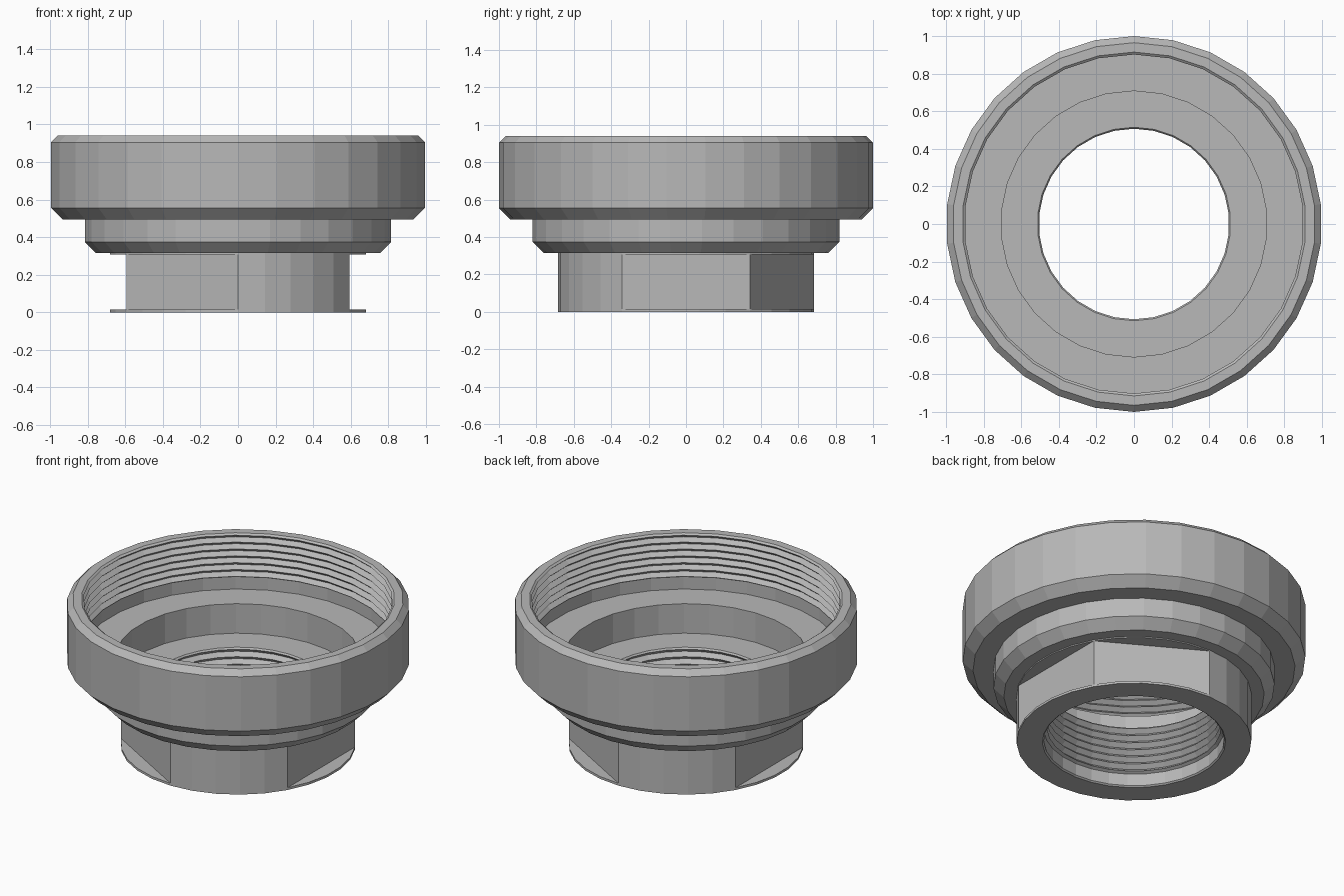
import bpy, bmesh
from math import sin, cos, radians, pi

SIDES = 30
NECK = 0.685
FLATS = (0, 60, 180, 240)      # directions of the wrench flats, degrees

cube = bpy.data.objects.get("Cube")
if cube:
    bpy.data.objects.remove(cube, do_unlink=True)

# Material
steel = bpy.data.materials.new("grey_steel")
steel.use_nodes = True
color = (0.48, 0.48, 0.48, 1)
steel.diffuse_color = color
steel.node_tree.nodes["Principled BSDF"].inputs["Base Color"].default_value = color


def thread(crest, root, top, bottom, turns):
    """V-shaped grooves down a bore, as profile points."""
    pitch = (top - bottom) / turns
    points = [(crest, top)]
    for i in range(turns):
        z = top - i * pitch
        points += [(root, z - pitch / 2), (crest, z - pitch)]
    return points


def flat_radius(r, angle):
    """Pull a point in to the chord of the wrench flat it lies on."""
    for f in FLATS:
        off = (angle - f + 180) % 360 - 180
        if abs(off) < 30:
            return r * cos(pi / 6) / cos(radians(off))
    return r


def lathe(name, profile, flat_rings):
    """Turn a closed profile; the rings listed carry the wrench flats."""
    bm = bmesh.new()
    rings = []
    for k, (r, z) in enumerate(profile):
        ring = []
        for i in range(SIDES):
            angle = 90 + i * 360 / SIDES
            rad = flat_radius(r, angle) if k in flat_rings else r
            a = radians(angle)
            ring.append(bm.verts.new((rad * cos(a), rad * sin(a), z)))
        rings.append(ring)
    for k, low in enumerate(rings):
        high = rings[(k + 1) % len(rings)]
        for i in range(SIDES):
            j = (i + 1) % SIDES
            quad = (low[i], low[j], high[j], high[i])
            bm.faces.new(quad)
    bmesh.ops.recalc_face_normals(bm, faces=bm.faces)
    # Drop the zero-area quads where the flats meet the round neck
    bmesh.ops.dissolve_degenerate(bm, dist=0.0001, edges=bm.edges)
    mesh = bpy.data.meshes.new(name)
    bm.to_mesh(mesh)
    bm.free()
    mesh.materials.append(steel)
    obj = bpy.data.objects.new(name, mesh)
    bpy.context.collection.objects.link(obj)
    return obj


# Outside: foot flange, flatted neck, shoulder, collar
outside = [
    (0.535, 0), (NECK, 0), (NECK, 0.015),
    (NECK, 0.015), (NECK, 0.308),
    (NECK, 0.308), (NECK, 0.315),
    (0.76, 0.315), (0.82, 0.375), (0.82, 0.495),
    (0.94, 0.495), (1, 0.555), (1, 0.905), (0.965, 0.94),
]
# Inside: threaded mouth, relief, two steps, threaded bore
inside = [(0.915, 0.94)]
inside += thread(0.902, 0.928, 0.93, 0.665, 6)
inside += [(0.91, 0.66), (0.91, 0.58), (0.708, 0.58), (0.708, 0.39), (0.515, 0.39)]
inside += thread(0.507, 0.532, 0.38, 0.095, 6)
inside += [(0.526, 0.085), (0.526, 0.008)]

lathe("threaded_adapter", outside + inside, flat_rings=(3, 4))
